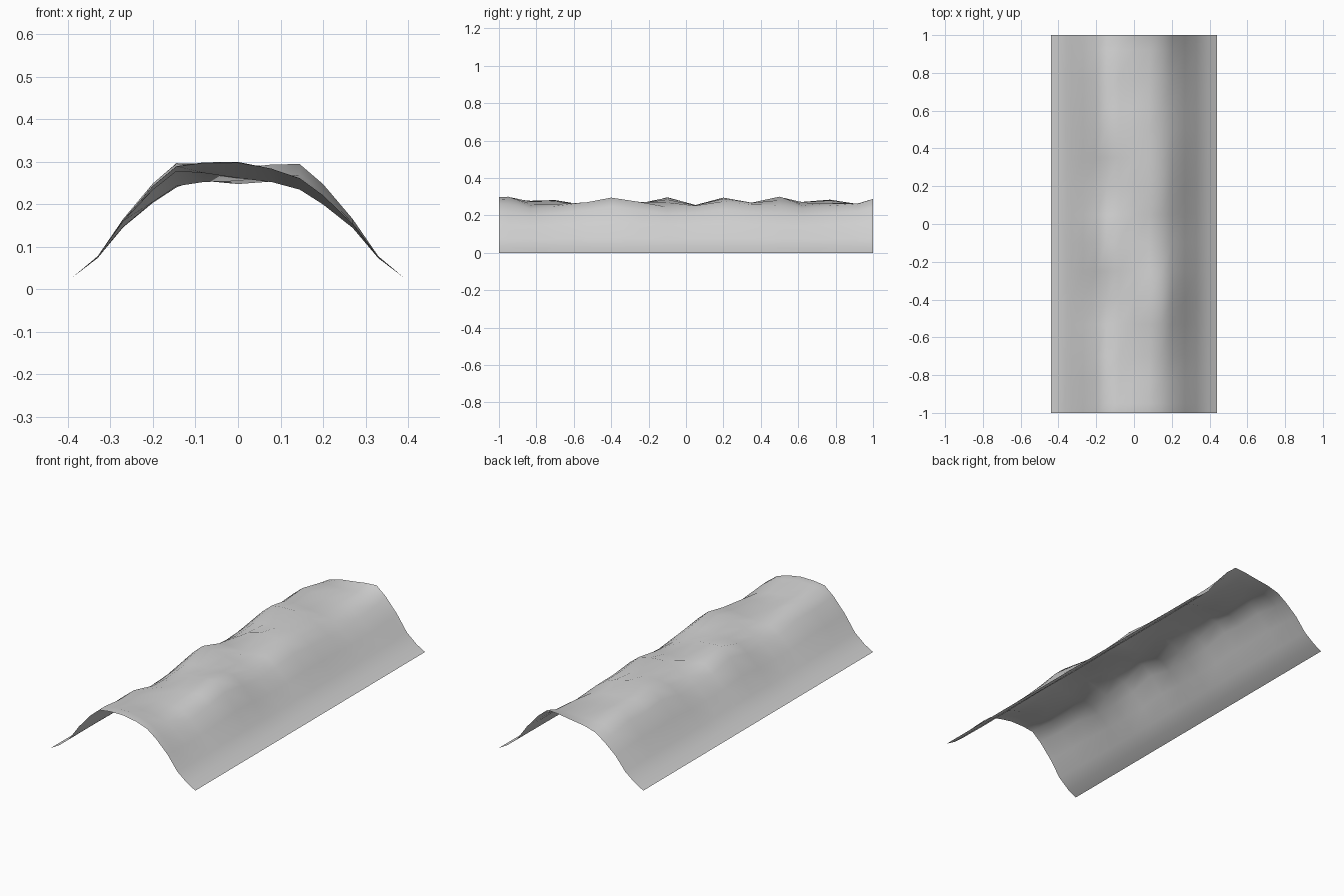
import bpy, bmesh

if "Cube" in bpy.data.objects:
    bpy.data.objects.remove(bpy.data.objects["Cube"])

# Station along the mound: y, left crest, centre and right crest heights
ROWS = [
    (-1.00, .288, .297, .262), (-.95, .290, .300, .260),
    (-.83, .278, .262, .235), (-.70, .282, .262, .250),
    (-.53, .243, .255, .270), (-.40, .240, .285, .295),
    (-.25, .255, .265, .272), (-.10, .297, .285, .245),
    (.05, .255, .248, .252), (.20, .242, .295, .275),
    (.35, .255, .268, .258), (.50, .290, .300, .255),
    (.62, .272, .262, .236), (.77, .284, .268, .252),
    (.92, .255, .258, .262), (1.00, .243, .272, .288),
]
# Half cross-section: distance from centre, height, share of crest variation
FLANK = [(.44, 0, 0), (.39, .028, 0), (.33, .076, .08),
         (.27, .155, .35), (.20, .224, .8), (.145, .265, 1)]


def half_section(crest, centre):
    """Points from the foot up to the shoulder beside the centre line."""
    pts = [(x, z + k * (crest - .265)) for x, z, k in FLANK]
    pts.append((.08, .5 * (crest + centre) + .004))
    return pts


# Earth mound: an open sheet lofted through the sections
bm = bmesh.new()
loops = []
for y, left, centre, right in ROWS:
    section = [(-x, z) for x, z in half_section(left, centre)]
    section.append((0, centre))
    section += reversed(half_section(right, centre))
    loops.append([bm.verts.new((x, y, z)) for x, z in section])
for a, b in zip(loops, loops[1:]):
    for i in range(len(a) - 1):
        bm.faces.new((a[i], a[i + 1], b[i + 1], b[i]))

mesh = bpy.data.meshes.new("mound")
bm.to_mesh(mesh)
bm.free()
mesh.shade_smooth()
mound = bpy.data.objects.new("mound", mesh)
bpy.context.collection.objects.link(mound)

grey = bpy.data.materials.new("light grey")
grey.diffuse_color = (.65, .65, .65, 1)
grey.use_nodes = True
grey.node_tree.nodes["Principled BSDF"].inputs["Base Color"].default_value = grey.diffuse_color
mesh.materials.append(grey)
